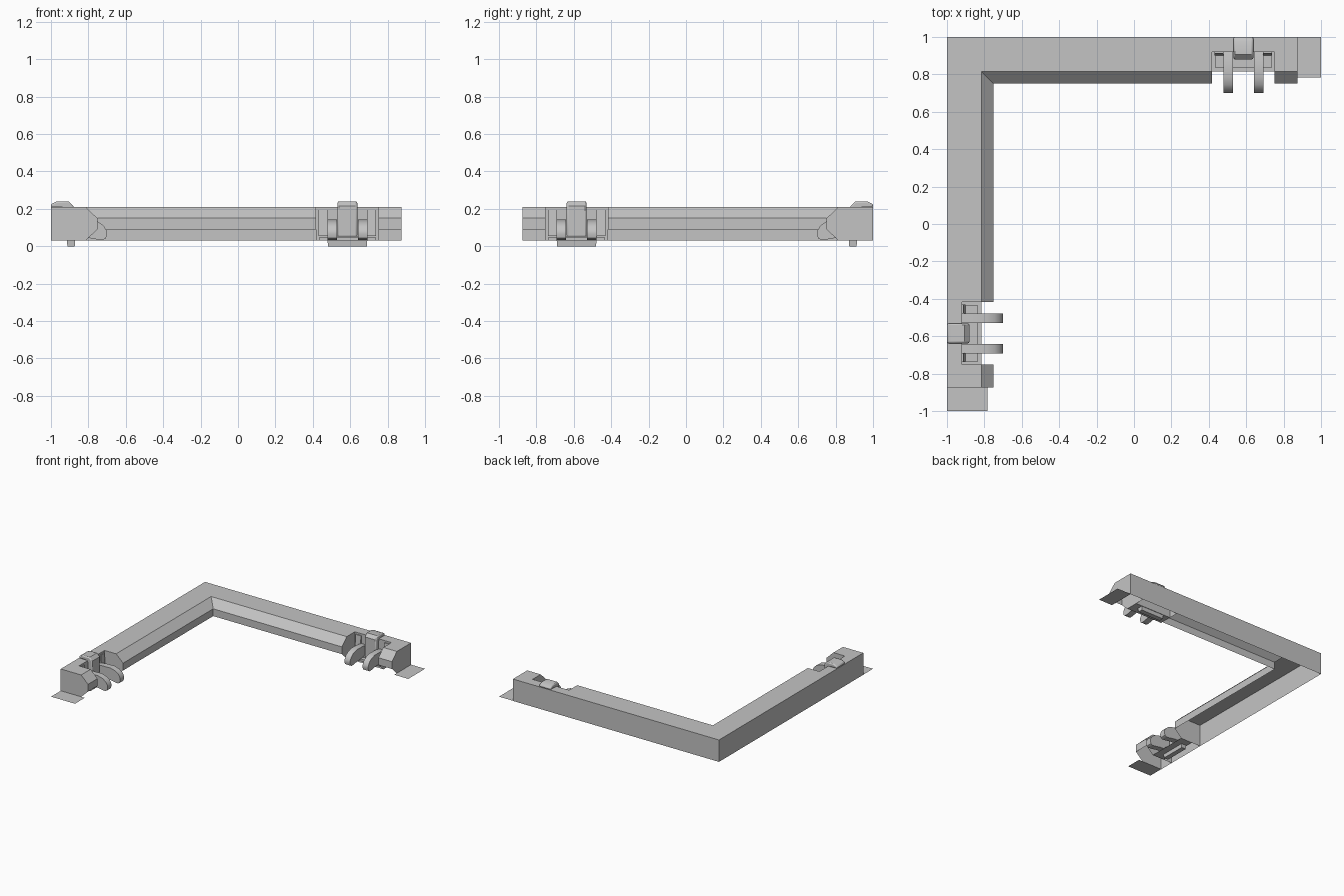
import bpy, bmesh
from mathutils import Vector

cube = bpy.data.objects.get("Cube")
if cube:
    bpy.data.objects.remove(cube, do_unlink=True)

grey = bpy.data.materials.new("plain grey")
grey.use_nodes = True
COLOUR = (0.55, 0.55, 0.55, 1)
grey.diffuse_color = COLOUR
grey.node_tree.nodes["Principled BSDF"].inputs["Base Color"].default_value = COLOUR


def back_arm(u, y, z):
    return Vector((u, y, z))


def right_arm(u, y, z):
    return Vector((-y, -u, z))


def loft(name, rings, strips=None, caps=True):
    """Skin matching rings; strips limits how many sides are covered."""
    bm = bmesh.new()
    loops = [[bm.verts.new(p) for p in ring] for ring in rings]
    n = len(loops[0])
    for a, b in zip(loops, loops[1:]):
        for i in range(strips or n):
            j = (i + 1) % n
            bm.faces.new((a[i], a[j], b[j], b[i]))
    if caps:
        bm.faces.new(loops[0])
        bm.faces.new(loops[-1])
    bmesh.ops.recalc_face_normals(bm, faces=bm.faces)
    mesh = bpy.data.meshes.new(name)
    bm.to_mesh(mesh)
    bm.free()
    mesh.materials.append(grey)
    obj = bpy.data.objects.new(name, mesh)
    bpy.context.collection.objects.link(obj)
    return obj


def prism(name, place, profile, u0, u1, **options):
    """Extrude a (y, z) profile along an arm."""
    return loft(name, [[place(u, y, z) for y, z in profile] for u in (u0, u1)], **options)


def box(name, place, u0, u1, y0, y1, z0, z1):
    return prism(name, place, [(y0, z0), (y1, z0), (y1, z1), (y0, z1)], u0, u1)


def sheet(name, place, u0, u1, y0, y1, z):
    return prism(name, place, [(y0, z), (y1, z)], u0, u1, strips=1, caps=False)


def bevel(obj, width):
    mod = obj.modifiers.new("soft edges", 'BEVEL')
    mod.width = width
    mod.segments = 2
    mod.limit_method = 'ANGLE'
    mod.angle_limit = 0.9


def smooth(obj):
    bpy.ops.object.select_all(action='DESELECT')
    obj.select_set(True)
    bpy.context.view_layer.objects.active = obj
    bpy.ops.object.shade_smooth_by_angle(angle=0.7)


# Cross-section (distance from the outer wall, z); the underside stays open
SECTION = [(0, .03), (0, .21), (.185, .21), (.248, .15), (.248, .09), (.185, .03)]
SKINNED = 4
NOTCH, STUB, END = 0.418, 0.75, 0.873

# Mitred corner shell, capped where the latch pockets begin
loft("corner_frame", [
    [(NOTCH, 1 - o, z) for o, z in SECTION],
    [(-1 + o, 1 - o, z) for o, z in SECTION],
    [(-1 + o, -NOTCH, z) for o, z in SECTION]], strips=SKINNED)

CENTRE = 0.585
LEVER = [(.92, .13), (.87, .14), (.79, .142), (.745, .13), (.718, .11), (.703, .085),
         (.70, .065), (.706, .043), (.722, .034), (.75, .036), (.80, .045), (.92, .045)]
TONGUE = [(.88, .05), (.88, .215), (.905, .24), (.97, .24), (1.0, .225),
          (1.0, .208), (.945, .208), (.92, .19), (.92, .05)]
RIB = [(.92, .055), (.92, .195), (.912, .195), (.9, .055)]

for side, place in (("back", back_arm), ("right", right_arm)):
    # Arm end beyond the pocket, with its flap
    prism(side + "_arm_end", place, [(1 - o, z) for o, z in SECTION],
          STUB, END, strips=SKINNED)
    sheet(side + "_end_flap", place, END, 1, .782, 1, .031)

    # Pocket walls and floor
    prism(side + "_pocket_wall", place, [(1, .03), (1, .21), (.92, .21), (.92, .03)],
          NOTCH, STUB, strips=3, caps=False)
    sheet(side + "_pocket_floor", place, NOTCH, STUB, .815, .92, .031)

    # Latch base and tapered foot
    box(side + "_latch_base", place, CENTRE - .15, CENTRE + .15, .835, .92, .032, .05)
    foot = [(u, y, z) for z, w, y0, y1 in ((0, .104, .873, .912), (.056, .108, .868, .917))
            for u, y in ((-w, y0), (w, y0), (w, y1), (-w, y1))]
    loft(side + "_latch_foot", [[place(CENTRE + u, y, z) for u, y, z in ring]
                                for ring in (foot[:4], foot[4:])])

    # Tongue hooking over the outer wall
    tongue = prism(side + "_latch_tongue", place, TONGUE, CENTRE - .053, CENTRE + .053)
    bevel(tongue, .014)
    smooth(tongue)

    # Paired levers and wall ribs
    for label, s in (("first", -1), ("second", 1)):
        mid = CENTRE + s * .082
        lever = prism(f"{side}_{label}_lever", place, LEVER, mid - .025, mid + .025)
        smooth(lever)
        edge = CENTRE + s * .13
        prism(f"{side}_{label}_rib", place, RIB, edge - .024, edge + .024)
